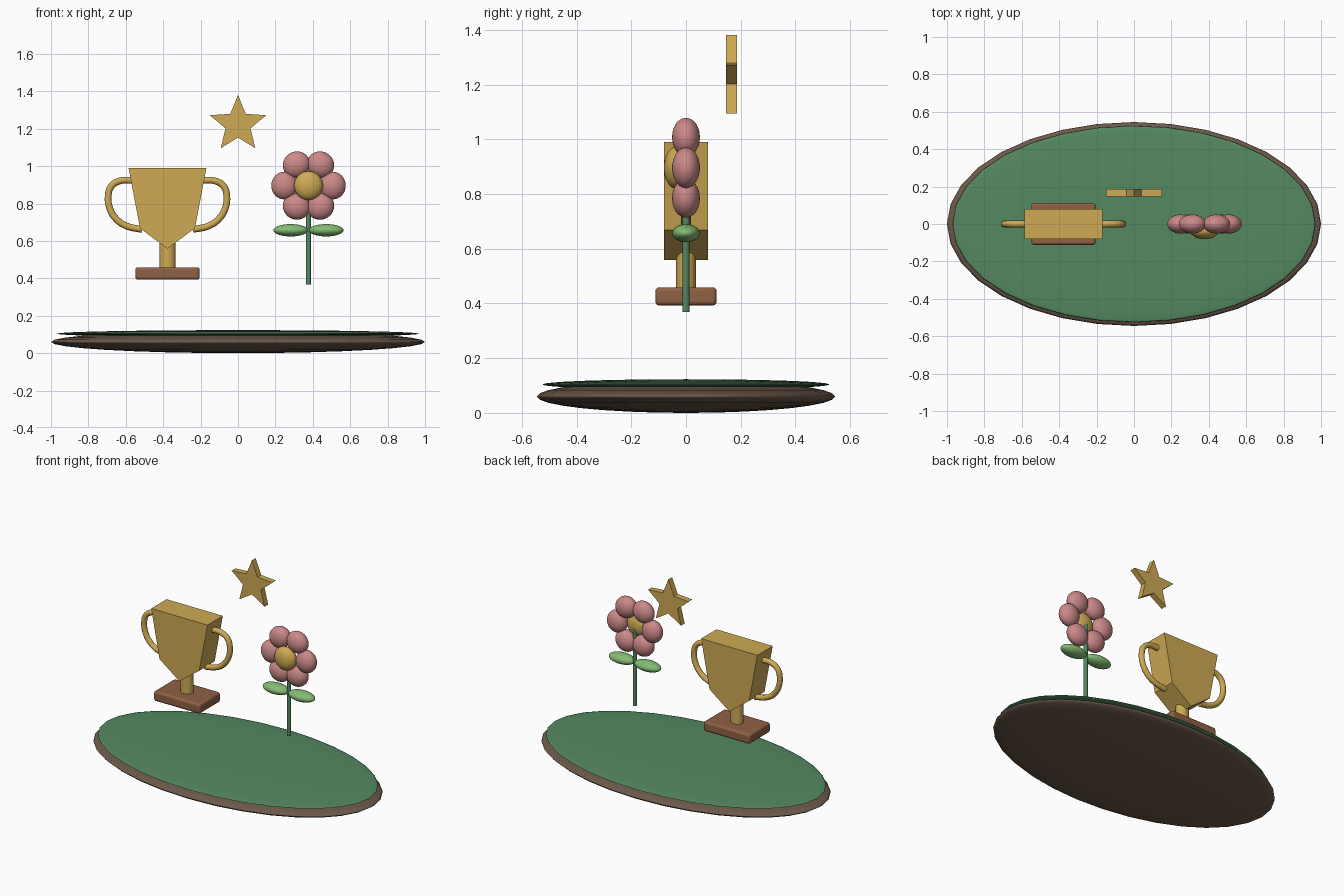
import bpy, bmesh
from math import sin, cos, pi, radians

if "Cube" in bpy.data.objects:
    bpy.data.objects.remove(bpy.data.objects["Cube"])


def material(name, rgb):
    m = bpy.data.materials.new(name)
    m.diffuse_color = (*rgb, 1)
    m.use_nodes = True
    m.node_tree.nodes["Principled BSDF"].inputs["Base Color"].default_value = m.diffuse_color
    return m


GOLD = material("gold", (0.62, 0.40, 0.09))
WOOD = material("wood", (0.28, 0.12, 0.06))
SOIL = material("soil", (0.15, 0.10, 0.07))
GRASS = material("grass", (0.09, 0.25, 0.12))
LEAF = material("leaf_green", (0.23, 0.50, 0.17))
PINK = material("pink", (0.60, 0.25, 0.25))


def finish(name, mat, smooth=True):
    ob = bpy.context.object
    ob.name = name
    ob.data.materials.append(mat)
    if smooth:
        bpy.ops.object.shade_smooth_by_angle(angle=radians(35))
    return ob


def ellipsoid(name, loc, radii, mat, tilt=0, segs=32, rings=16):
    bpy.ops.mesh.primitive_uv_sphere_add(segments=segs, ring_count=rings, location=loc,
                                         rotation=(0, tilt, 0))
    bpy.context.object.scale = radii
    return finish(name, mat)


def cylinder(name, x, z0, z1, rx, ry, mat):
    bpy.ops.mesh.primitive_cylinder_add(vertices=24, radius=1, depth=1,
                                        location=(x, 0, (z0 + z1) / 2))
    bpy.context.object.scale = (rx, ry, z1 - z0)
    return finish(name, mat)


def slab(name, pts, y0, y1, mat):
    """Outline in the xz plane, extruded along y."""
    bm = bmesh.new()
    face = bm.faces.new([bm.verts.new((x, y0, z)) for x, z in pts])
    ext = bmesh.ops.extrude_face_region(bm, geom=[face])
    verts = [v for v in ext["geom"] if isinstance(v, bmesh.types.BMVert)]
    bmesh.ops.translate(bm, verts=verts, vec=(0, y1 - y0, 0))
    bmesh.ops.recalc_face_normals(bm, faces=bm.faces)
    me = bpy.data.meshes.new(name)
    bm.to_mesh(me)
    bm.free()
    ob = bpy.data.objects.new(name, me)
    bpy.context.collection.objects.link(ob)
    me.materials.append(mat)
    return ob


# Oval island: soil lens with a thin grass lens on top
ellipsoid("soil_base", (0, 0, 0.06), (1, 0.545, 0.06), SOIL)
ellipsoid("grass_top", (0, 0, 0.104), (0.97, 0.525, 0.019), GRASS)

# Trophy cup, stem and foot
TX = -0.377
slab("trophy_cup", [(TX - 0.208, 0.99), (TX - 0.147, 0.668), (TX, 0.558),
                    (TX + 0.147, 0.668), (TX + 0.208, 0.99)], -0.081, 0.081, GOLD)
cylinder("trophy_stem", TX, 0.45, 0.60, 0.042, 0.036, GOLD)
bpy.ops.mesh.primitive_cube_add(size=1, location=(TX, 0, 0.426))
foot = bpy.context.object
foot.scale = (0.343, 0.224, 0.066)
bpy.ops.object.transform_apply(location=False, rotation=False, scale=True)
bev = foot.modifiers.new("bevel", "BEVEL")
bev.width, bev.segments = 0.014, 3
finish("trophy_foot", WOOD)

# Mirrored handles as round tubes
PATH = [(0.185, 0.924), (0.254, 0.921), (0.300, 0.893), (0.317, 0.84),
        (0.307, 0.77), (0.275, 0.718), (0.222, 0.681), (0.135, 0.661)]
for side, label in ((-1, "left"), (1, "right")):
    cu = bpy.data.curves.new("handle_" + label, "CURVE")
    cu.dimensions = "3D"
    cu.bevel_depth, cu.bevel_resolution = 0.018, 4
    cu.resolution_u, cu.use_fill_caps = 6, True
    sp = cu.splines.new("BEZIER")
    sp.bezier_points.add(len(PATH) - 1)
    for bp, (dx, z) in zip(sp.bezier_points, PATH):
        bp.co = (TX + side * dx, 0, z)
        bp.handle_left_type = bp.handle_right_type = "AUTO"
    cu.materials.append(GOLD)
    bpy.context.collection.objects.link(bpy.data.objects.new("trophy_handle_" + label, cu))

# Floating five-pointed star
star = []
for i in range(10):
    r, a = (0.07 if i % 2 else 0.158), pi / 2 + i * pi / 5
    star.append((r * cos(a), 1.223 + r * sin(a)))
slab("star", star, 0.147, 0.186, GOLD)

# Flower: stem, leaves, petals and centre
FX, FZ = 0.377, 0.896
cylinder("flower_stem", FX, 0.368, 0.88, 0.0135, 0.0125, GRASS)
for side, label in ((-1, "left"), (1, "right")):
    ellipsoid("leaf_" + label, (FX + side * 0.095, 0, 0.657), (0.093, 0.05, 0.033), LEAF)
for i in range(6):
    a = i * pi / 3
    ellipsoid(f"petal_{i + 1}", (FX + 0.129 * cos(a), 0, FZ + 0.129 * sin(a)),
              (0.07, 0.051, 0.074), PINK, tilt=-a)
ellipsoid("flower_centre", (FX, -0.035, FZ), (0.077, 0.046, 0.077), GOLD)
